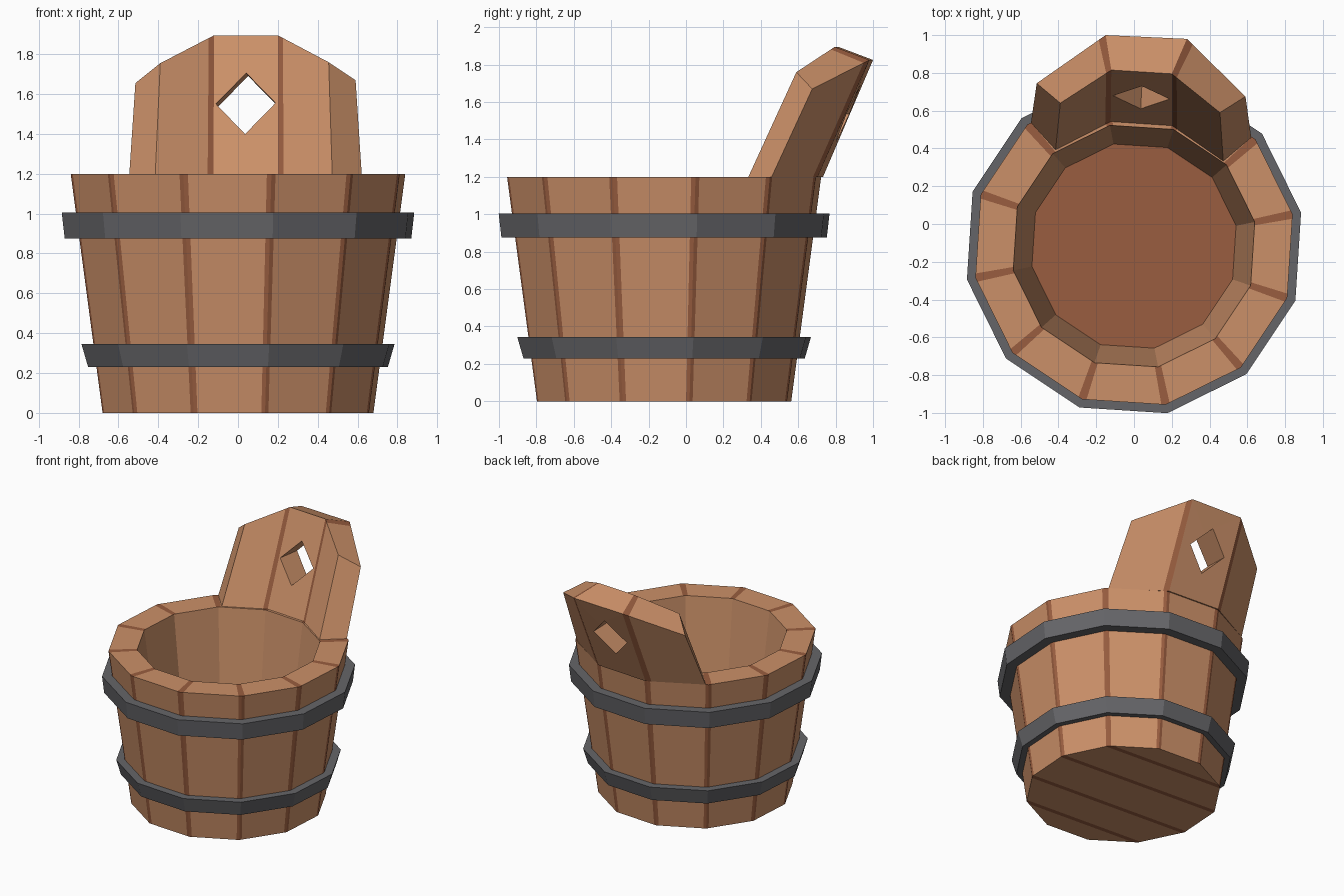
import bpy, bmesh
from math import sin, cos, radians
from mathutils import Vector

if "Cube" in bpy.data.objects:
    bpy.data.objects.remove(bpy.data.objects["Cube"])

CY = -0.117                      # bucket axis in y
ANG = [radians(11.3 + 30 * k) for k in range(12)]


def material(name, rgb):
    m = bpy.data.materials.new(name)
    m.diffuse_color = (*rgb, 1)
    m.use_nodes = True
    m.node_tree.nodes["Principled BSDF"].inputs["Base Color"].default_value = m.diffuse_color
    return m


WOOD = material("wood", (0.60, 0.28, 0.14))
DARK = material("dark_wood", (0.32, 0.11, 0.05))
IRON = material("iron", (0.13, 0.13, 0.14))


def finish(bm, name, mats):
    bmesh.ops.recalc_face_normals(bm, faces=bm.faces)
    me = bpy.data.meshes.new(name)
    bm.to_mesh(me)
    bm.free()
    for m in mats:
        me.materials.append(m)
    ob = bpy.data.objects.new(name, me)
    bpy.context.collection.objects.link(ob)
    return ob


def outer_r(z):
    return 0.693 + 0.136 * z


def polygon(r, z):
    return [Vector((r * cos(a), CY + r * sin(a), z)) for a in ANG]


def split_polygon(r, z, t=0.052):
    # each corner becomes three points so the seam strip has its own faces
    p = polygon(r, z)
    out = []
    for i in range(12):
        out += [p[i].lerp(p[i - 1], t), p[i], p[i].lerp(p[(i + 1) % 12], t)]
    return out


def bridge(bm, a, b, seam=False):
    n = len(a)
    for i in range(n):
        j = (i + 1) % n
        f = bm.faces.new((a[i], a[j], b[j], b[i]))
        f.material_index = 1 if seam and i % 3 != 2 else 0


# Bucket: outer staves, rim, inner wall, floor and underside
bm = bmesh.new()
FLOOR_Z = 0.42
rings = [[bm.verts.new(p) for p in split_polygon(r, z)]
         for r, z in ((0.693, 0), (outer_r(1.2), 1.2), (0.652, 1.2), (0.551, FLOOR_Z))]
bridge(bm, rings[0], rings[1], True)
bridge(bm, rings[1], rings[2], True)
bridge(bm, rings[2], rings[3])
bm.faces.new(rings[3]).material_index = 1
base = bm.faces.new(rings[0])
# plank seams under the base
axis = Vector((cos(radians(86.3)), sin(radians(86.3)), 0))
centre = Vector((0, CY, 0))
SEAMS = (-0.49, -0.18, 0.18, 0.49)
for s in SEAMS:
    for d in (-0.018, 0.018):
        low = [f for f in bm.faces if all(v.co.z < 1e-5 for v in f.verts)]
        geom = low + list({e for f in low for e in f.edges}) + list({v for f in low for v in f.verts})
        bmesh.ops.bisect_plane(bm, geom=geom, plane_co=centre + axis * (s + d), plane_no=axis, dist=1e-5)
for f in bm.faces:
    if all(v.co.z < 1e-5 for v in f.verts):
        off = (f.calc_center_median() - centre).dot(axis)
        f.material_index = int(any(abs(off - s) < 0.015 for s in SEAMS))
finish(bm, "bucket_staves", [WOOD, DARK])


# Iron hoops
def hoop(name, z0, r0, z1, r1):
    bm = bmesh.new()
    rs = [[bm.verts.new(p) for p in polygon(r, z)]
          for r, z in ((r0, z0), (r1, z1), (outer_r(z1) - 0.005, z1), (outer_r(z0) - 0.005, z0))]
    for i in range(4):
        bridge(bm, rs[i], rs[(i + 1) % 4])
    finish(bm, name, [IRON])


hoop("upper_hoop", 0.875, 0.887, 1.005, 0.902)
hoop("lower_hoop", 0.23, 0.767, 0.345, 0.801)


# Back handle: three leaning panels with seam strips beside the middle one
def row(pts):
    p = [Vector(q) for q in pts]
    return [p[0], p[0].lerp(p[1], 0.9), p[1], p[2], p[2].lerp(p[3], 0.1), p[3]]


def foot(r, dy):
    return row([(p.x * 0.965, p.y + dy, 1.2) for p in polygon(r, 1.2)[1:5]])


inner_top = row([(.455, .59, 1.76), (.20, .795, 1.895), (-.12, .815, 1.895), (-.39, .64, 1.755)])
outer_top = row([(.59, .675, 1.67), (.28, .98, 1.825), (-.15, 1.0, 1.825), (-.515, .745, 1.655)])
bm = bmesh.new()
loops = [[bm.verts.new(p) for p in r]
         for r in (foot(0.652, 0.02), inner_top, outer_top, foot(outer_r(1.2), 0.01))]
for k in range(4):
    a, b = loops[k], loops[(k + 1) % 4]
    for i in range(5):
        bm.faces.new((a[i], a[i + 1], b[i + 1], b[i])).material_index = int(i in (1, 3))
for i in (0, 5):
    bm.faces.new([l[i] for l in loops])
handle = finish(bm, "handle", [WOOD, DARK])

# Diamond grip hole cut through the middle panel
bm = bmesh.new()
diamond = [(.04, 1.71), (-.11, 1.552), (.04, 1.395), (.19, 1.555)]
ends = [[bm.verts.new((x + dx, y, z + dz)) for x, z in diamond]
        for y, dx, dz in ((0.4, -.015, .02), (1.2, .025, -.04))]
bridge(bm, *ends)
for e in ends:
    bm.faces.new(e)
cutter = finish(bm, "hole_cutter", [WOOD])
cutter.hide_render = True
mod = handle.modifiers.new("hole", "BOOLEAN")
mod.operation, mod.solver, mod.object = "DIFFERENCE", "EXACT", cutter
bpy.context.view_layer.objects.active = handle
bpy.ops.object.modifier_apply(modifier="hole")
bpy.data.objects.remove(cutter)
